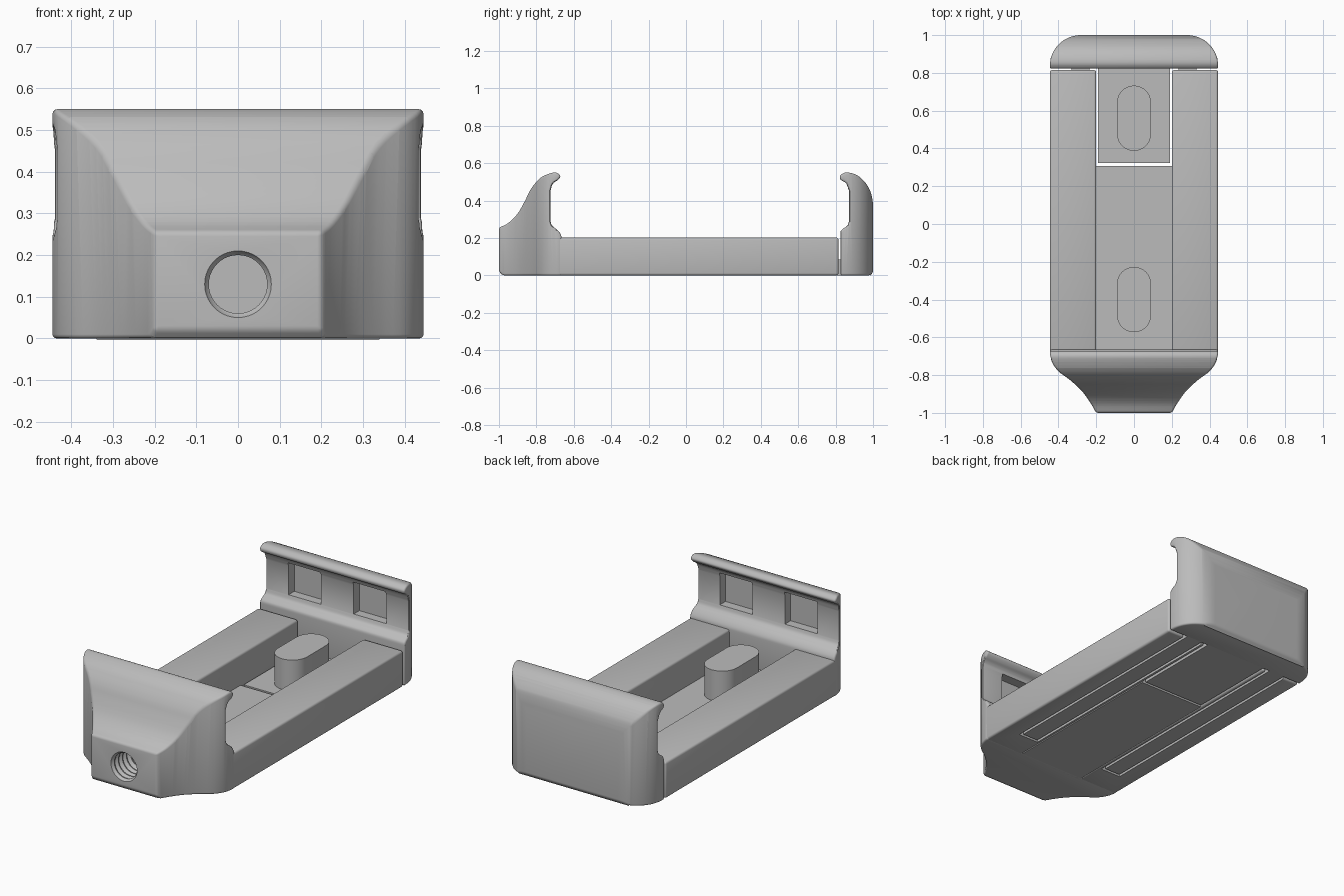
import bpy, bmesh, math
from mathutils import Vector

cube = bpy.data.objects.get("Cube")
if cube:
    bpy.data.objects.remove(cube)

grey = bpy.data.materials.new("matte_grey")
grey.use_nodes = True
grey.diffuse_color = (0.5, 0.5, 0.5, 1)
grey.node_tree.nodes["Principled BSDF"].inputs["Base Color"].default_value = (0.5, 0.5, 0.5, 1)


def spline(points, steps=4):
    """Smooth curve through 2D points."""
    pts = [Vector(p) for p in points]
    pts = [2 * pts[0] - pts[1]] + pts + [2 * pts[-1] - pts[-2]]
    out = []
    for a, b, c, d in zip(pts, pts[1:], pts[2:], pts[3:]):
        for i in range(steps):
            t = i / steps
            out.append(0.5 * (2 * b + (c - a) * t + (2 * a - 5 * b + 4 * c - d) * t**2
                              + (3 * b - a - 3 * c + d) * t**3))
    return out + [pts[-2]]


def prism(name, outline, place, shift):
    """Extrude a 2D outline; place maps a 2D point to 3D."""
    bm = bmesh.new()
    face = bm.faces.new([bm.verts.new(place(*p)) for p in outline])
    new = bmesh.ops.extrude_face_region(bm, geom=[face])["geom"]
    bmesh.ops.translate(bm, vec=shift, verts=[v for v in new if isinstance(v, bmesh.types.BMVert)])
    bmesh.ops.recalc_face_normals(bm, faces=bm.faces)
    mesh = bpy.data.meshes.new(name)
    bm.to_mesh(mesh)
    bm.free()
    mesh.materials.append(grey)
    obj = bpy.data.objects.new(name, mesh)
    bpy.context.collection.objects.link(obj)
    return obj


def plan_prism(name, outline, z0, z1):
    return prism(name, outline, lambda x, y: (x, y, z0), (0, 0, z1 - z0))


def box(name, x0, x1, y0, y1, z0, z1):
    return plan_prism(name, [(x0, y0), (x1, y0), (x1, y1), (x0, y1)], z0, z1)


def bake(obj):
    """Apply the modifier stack."""
    graph = bpy.context.evaluated_depsgraph_get()
    mesh = bpy.data.meshes.new_from_object(obj.evaluated_get(graph))
    obj.modifiers.clear()
    obj.data = mesh


def boolean(obj, other, operation="DIFFERENCE"):
    mod = obj.modifiers.new("cut", "BOOLEAN")
    mod.operation, mod.solver, mod.object = operation, "EXACT", other
    bake(obj)
    bpy.data.objects.remove(other)


def bevel(obj, width, segments=3):
    mod = obj.modifiers.new("round", "BEVEL")
    mod.width, mod.segments = width, segments
    mod.limit_method, mod.angle_limit = "ANGLE", math.radians(38)
    mod.use_clamp_overlap = False
    bake(obj)


def smooth(obj):
    bpy.ops.object.select_all(action="DESELECT")
    obj.select_set(True)
    bpy.context.view_layer.objects.active = obj
    bpy.ops.object.shade_smooth_by_angle(angle=math.radians(32))


def jaw(name, profile, half_plan, wall, depth):
    """Side profile crossed with a mirrored plan outline, with two grip pockets."""
    body = prism(name, profile, lambda y, z: (-0.6, y, z), (1.2, 0, 0))
    plan = list(half_plan) + [(-x, y) for x, y in reversed(half_plan)]
    boolean(body, plan_prism("plan_cutter", plan, -0.2, 0.8), "INTERSECT")
    bevel(body, 0.01)
    for side in (-1, 1):
        xs = sorted((side * 0.1, side * 0.3))
        ys = sorted((wall - depth, wall + depth))
        boolean(body, box("pocket_cutter", *xs, *ys, 0.29, 0.47))
    return body


# Fixed front jaw
front_profile = ([(-0.665, 0), (-0.98, 0), (-1, 0.02)]
                 + spline([(-1, 0.255), (-0.95, 0.28), (-0.9, 0.33), (-0.86, 0.4), (-0.83, 0.46),
                           (-0.78, 0.52), (-0.72, 0.547), (-0.69, 0.548), (-0.672, 0.53),
                           (-0.685, 0.51), (-0.712, 0.49), (-0.725, 0.45)])
                 + spline([(-0.725, 0.29), (-0.715, 0.265), (-0.685, 0.24), (-0.668, 0.215), (-0.665, 0.19)]))
front_plan = [(0.445, -0.6)] + spline([(0.445, -0.69), (0.432, -0.735), (0.4, -0.78), (0.34, -0.825),
                                       (0.28, -0.88), (0.235, -0.94), (0.2, -1)]) + [(0.2, -1.1)]
front_jaw = jaw("front_jaw", front_profile, front_plan, -0.725, 0.05)

# Threaded socket: ribbed bore cut into the front jaw
bm = bmesh.new()
rings = [(0.085, -1.01), (0.075, -0.99)]
for i in range(6):
    y = -0.985 + i * 0.035
    rings += [(0.07, y), (0.07, y + 0.006), (0.084, y + 0.016), (0.084, y + 0.02)]
rings.append((0.07, -0.78))
loops = [[bm.verts.new((r * math.cos(a), y, 0.13 + r * math.sin(a)))
          for a in (math.tau * k / 40 for k in range(40))] for r, y in rings]
for lo, hi in zip(loops, loops[1:]):
    for k in range(40):
        bm.faces.new((lo[k], lo[k - 1], hi[k - 1], hi[k]))
for cap in (loops[0], loops[-1]):
    bm.faces.new(cap)
bmesh.ops.recalc_face_normals(bm, faces=bm.faces)
mesh = bpy.data.meshes.new("bore_cutter")
bm.to_mesh(mesh)
bm.free()
mesh.materials.append(grey)
bore = bpy.data.objects.new("bore_cutter", mesh)
bpy.context.collection.objects.link(bore)
boolean(front_jaw, bore)
smooth(front_jaw)

# Sliding back jaw
back_profile = ([(0.825, 0), (0.985, 0), (1, 0.015)]
                + spline([(1, 0.38), (0.992, 0.43), (0.97, 0.48), (0.93, 0.525), (0.89, 0.545), (0.85, 0.549),
                          (0.824, 0.532), (0.828, 0.51), (0.855, 0.493), (0.872, 0.45)])
                + spline([(0.872, 0.29), (0.862, 0.265), (0.84, 0.25), (0.827, 0.235), (0.825, 0.21)]))
back_plan = [(0.445, 0.7), (0.445, 0.83)]
back_plan += [(0.28 + 0.165 * math.cos(a), 0.84 + 0.16 * math.sin(a))
              for a in (math.pi / 2 * i / 16 for i in range(17))]
back_jaw = jaw("back_jaw", back_profile, back_plan, 0.872, 0.05)
smooth(back_jaw)

# Side rails with underside channels, and the arms sliding in them
for side, label in ((1, "left"), (-1, "right")):
    def span(a, b):
        return sorted((side * a, side * b))
    rail = box(label + "_rail", *span(0.2, 0.445), -0.69, 0.815, 0, 0.202)
    bevel(rail, 0.012)
    boolean(rail, box("channel_cutter", *span(0.22, 0.345), -0.53, 0.9, -0.1, 0.1))
    smooth(rail)
    box(label + "_arm", *span(0.235, 0.33), -0.515, 0.84, 0, 0.085)

# Floor of the cradle and the tongue of the sliding jaw
box("floor", -0.201, 0.201, -0.69, 0.308, 0, 0.03)
box("tongue", -0.19, 0.19, 0.322, 0.84, 0, 0.03)

# Upright oblong pegs
for name, cy in (("front_peg", -0.4), ("back_peg", 0.56)):
    outline = []
    for start, end_y in ((0, cy + 0.083), (math.pi, cy - 0.083)):
        outline += [(0.09 * math.cos(start + math.pi * i / 16), end_y + 0.09 * math.sin(start + math.pi * i / 16))
                    for i in range(17)]
    smooth(plan_prism(name, outline, 0.02, 0.2))
